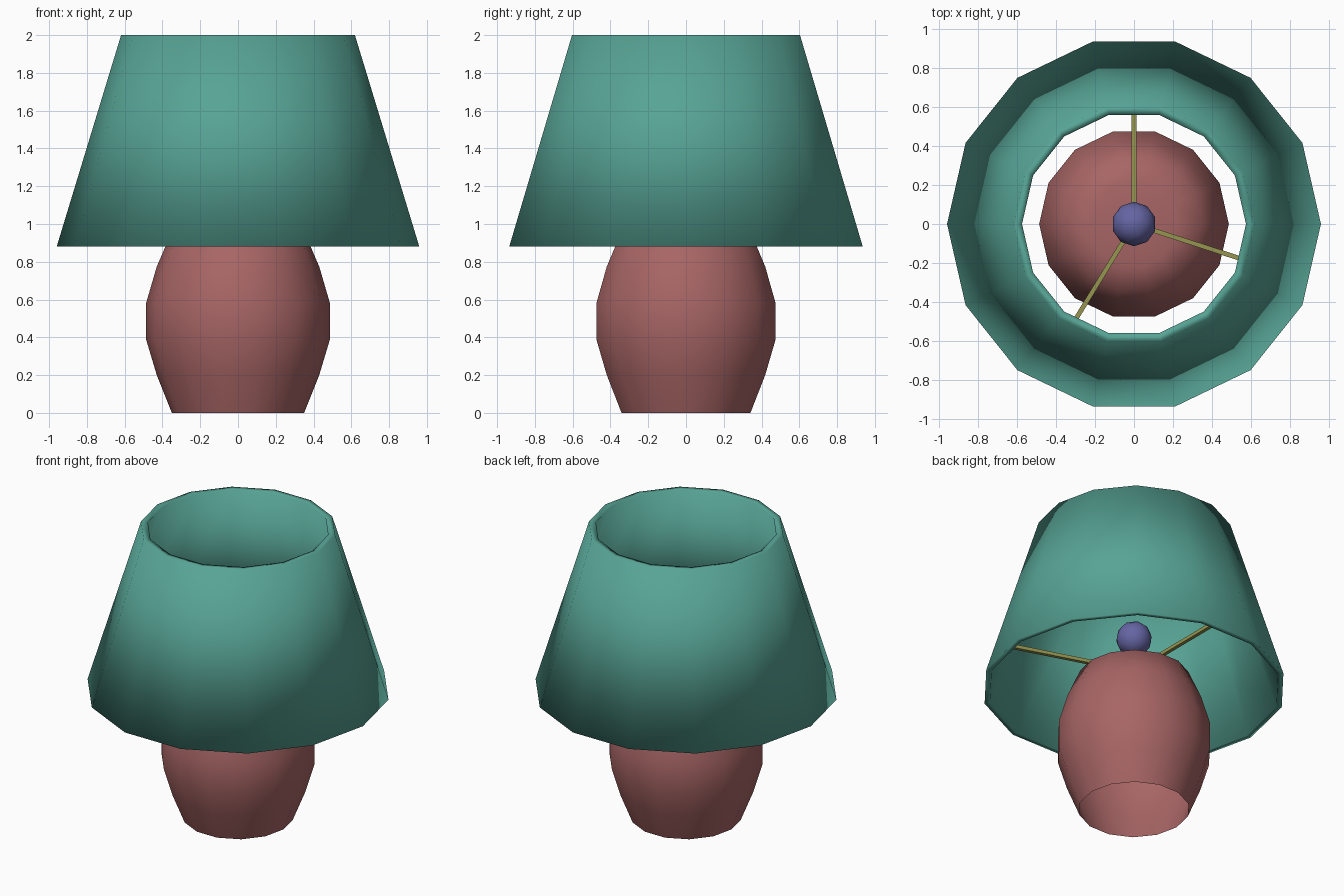
import bpy, math

if "Cube" in bpy.data.objects:
    bpy.data.objects.remove(bpy.data.objects["Cube"])

SIDES = 14


def paint(obj, name, rgb):
    mat = bpy.data.materials.get(name) or bpy.data.materials.new(name)
    mat.diffuse_color = (*rgb, 1)
    mat.use_nodes = True
    mat.node_tree.nodes["Principled BSDF"].inputs["Base Color"].default_value = mat.diffuse_color
    obj.data.materials.append(mat)


def smooth(obj, angle):
    bpy.ops.object.select_all(action='DESELECT')
    obj.select_set(True)
    bpy.context.view_layer.objects.active = obj
    bpy.ops.object.shade_smooth_by_angle(angle=math.radians(angle))


def lathe(name, profile, closed=False):
    """Revolve (radius, z) points round z; open profiles get a top cap."""
    verts = [(r * math.cos(math.tau * i / SIDES), r * math.sin(math.tau * i / SIDES), z)
             for r, z in profile for i in range(SIDES)]
    n = len(profile)
    faces = []
    for k in range(n if closed else n - 1):
        a, b = k * SIDES, (k + 1) % n * SIDES
        for i in range(SIDES):
            j = (i + 1) % SIDES
            faces.append((a + i, a + j, b + j, b + i))
    if not closed:
        faces.append(tuple(range((n - 1) * SIDES, n * SIDES)))
    mesh = bpy.data.meshes.new(name)
    mesh.from_pydata(verts, [], faces)
    obj = bpy.data.objects.new(name, mesh)
    bpy.context.collection.objects.link(obj)
    return obj


# Rounded body, open underneath, with a shallow top
body = lathe("body", [(0.35, 0), (0.43, 0.2), (0.487, 0.39), (0.487, 0.58),
                      (0.43, 0.775), (0.35, 0.96), (0.22, 0.99), (0.08, 0.995)])
paint(body, "red_clay", (0.39, 0.13, 0.13))
smooth(body, 60)

# Tapered hollow shade, outside then inside, with softened rims
shade = lathe("shade", [(0.96, 0.88), (0.619, 2.0), (0.575, 1.997), (0.925, 0.88)], closed=True)
paint(shade, "teal_cloth", (0.095, 0.37, 0.30))
smooth(shade, 180)

# Bulb
bpy.ops.mesh.primitive_ico_sphere_add(subdivisions=2, radius=0.114, location=(0, 0, 1.24))
bulb = bpy.context.object
bulb.name = "bulb"
paint(bulb, "violet_glass", (0.13, 0.13, 0.37))
smooth(bulb, 60)

# Stem under the bulb
bpy.ops.mesh.primitive_cylinder_add(vertices=8, radius=0.03, depth=0.17, location=(0, 0, 1.07))
stem = bpy.context.object
stem.name = "stem"
paint(stem, "olive_metal", (0.30, 0.30, 0.08))
smooth(stem, 60)

# Three square arms holding the shade
LENGTH = 0.88
for k, deg in enumerate((90, -18, -121.5)):
    a = math.radians(deg)
    bpy.ops.mesh.primitive_cube_add(
        size=1, rotation=(0, 0, a),
        location=(LENGTH / 2 * math.cos(a), LENGTH / 2 * math.sin(a), 1.007))
    arm = bpy.context.object
    arm.name = f"shade_arm_{k + 1}"
    arm.scale = (LENGTH, 0.024, 0.024)
    paint(arm, "olive_metal", (0.30, 0.30, 0.08))
